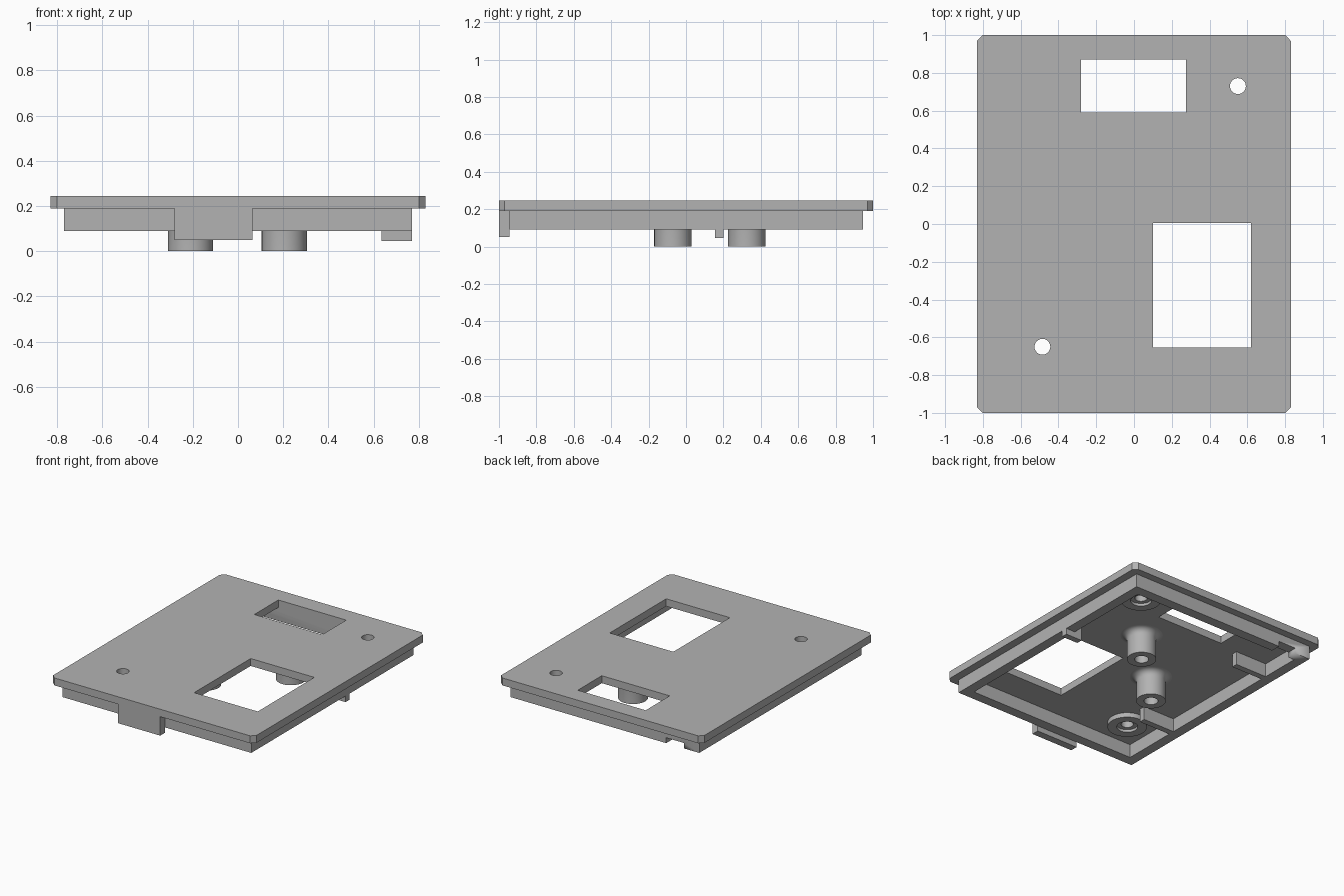
import bpy, bmesh, math

if "Cube" in bpy.data.objects:
    bpy.data.objects.remove(bpy.data.objects["Cube"])

grey = bpy.data.materials.new("light grey")
grey.diffuse_color = (0.45, 0.45, 0.45, 1)
grey.use_nodes = True
grey.node_tree.nodes["Principled BSDF"].inputs["Base Color"].default_value = grey.diffuse_color

FLOOR, TOP, RIM = 0.19, 0.245, 0.09      # plate underside, plate top, rim bottom


def finish(name, bm):
    """Weld, orient and shade a bmesh, then link it as an object."""
    bmesh.ops.remove_doubles(bm, verts=bm.verts, dist=1e-5)
    bmesh.ops.recalc_face_normals(bm, faces=bm.faces)
    me = bpy.data.meshes.new(name)
    bm.to_mesh(me)
    bm.free()
    me.materials.clear()
    me.materials.append(grey)
    ob = bpy.data.objects.new(name, me)
    bpy.context.collection.objects.link(ob)
    bpy.ops.object.select_all(action='DESELECT')
    ob.select_set(True)
    bpy.context.view_layer.objects.active = ob
    bpy.ops.object.shade_smooth_by_angle(angle=math.radians(30))
    return ob


def rect(x0, x1, y0, y1):
    return [(x0, y0), (x1, y0), (x1, y1), (x0, y1)]


def circle(cx, cy, r, n=32):
    return [(cx + r * math.cos(2 * math.pi * i / n),
             cy + r * math.sin(2 * math.pi * i / n)) for i in range(n)]


def prism(name, loops, z0, z1):
    """Extrude an outline; every further loop is a hole."""
    cu = bpy.data.curves.new(name + "_outline", 'CURVE')
    cu.dimensions = '2D'
    cu.fill_mode = 'BOTH'
    cu.extrude = (z1 - z0) / 2
    for loop in loops:
        sp = cu.splines.new('POLY')
        sp.points.add(len(loop) - 1)
        for p, (x, y) in zip(sp.points, loop):
            p.co = (x, y, 0, 1)
        sp.use_cyclic_u = True
    tmp = bpy.data.objects.new(name + "_outline", cu)
    bpy.context.collection.objects.link(tmp)
    me = bpy.data.meshes.new_from_object(tmp)
    bm = bmesh.new()
    bm.from_mesh(me)
    bmesh.ops.translate(bm, verts=bm.verts, vec=(0, 0, (z0 + z1) / 2))
    bpy.data.objects.remove(tmp)
    bpy.data.meshes.remove(me)
    bpy.data.curves.remove(cu)
    return finish(name, bm)


def box(name, x0, x1, y0, y1, z0, z1):
    bm = bmesh.new()
    bmesh.ops.create_cube(bm, size=1)
    for v in bm.verts:
        v.co = ((x0 + x1) / 2 + v.co.x * (x1 - x0),
                (y0 + y1) / 2 + v.co.y * (y1 - y0),
                (z0 + z1) / 2 + v.co.z * (z1 - z0))
    return finish(name, bm)


def lathe(name, cx, cy, profile, n=40):
    """Turn an (r, z) profile around a vertical axis."""
    bm = bmesh.new()
    vs = [bm.verts.new((cx + r, cy, z)) for r, z in profile]
    es = [bm.edges.new(p) for p in zip(vs, vs[1:])]
    bmesh.ops.spin(bm, geom=vs + es, cent=(cx, cy, 0), axis=(0, 0, 1),
                   angle=2 * math.pi, steps=n, use_merge=True)
    return finish(name, bm)


# Cover plate with cut corners, two windows and two screw holes
W, L, C = 0.83, 1.0, 0.03
outline = [(-W + C, -L), (W - C, -L), (W, -L + C), (W, L - C),
           (W - C, L), (-W + C, L), (-W, L - C), (-W, -L + C)]
screws = [(0.55, 0.73), (-0.485, -0.65)]
prism("cover_plate",
      [outline, rect(-0.28, 0.275, 0.59, 0.87), rect(0.1, 0.62, -0.655, 0.005)]
      + [circle(x, y, 0.042) for x, y in screws], FLOOR, TOP)

# Rim under the plate, with a cable notch in the back wall
rx, ry, t = 0.77, 0.945, 0.075
rim = prism("rim", [rect(-rx, rx, -ry, ry),
                    rect(-rx + t, rx - t, -ry + t, ry - t)], RIM, FLOOR)
cutter = box("notch_cutter", -0.645, -0.5, ry - 0.15, ry + 0.05, 0.0, RIM + 0.04)
cutter.hide_render = True
cutter.hide_viewport = False
cutter.display_type = 'WIRE'
mod = rim.modifiers.new("notch", 'BOOLEAN')
mod.operation = 'DIFFERENCE'
mod.solver = 'EXACT'
mod.object = cutter
bpy.context.view_layer.objects.active = rim
bpy.ops.object.modifier_apply(modifier=mod.name)
bpy.data.objects.remove(cutter)

# Front tab, side clip and two locating ribs
box("front_tab", -0.28, 0.065, -1.0, -0.945, 0.05, FLOOR)
box("side_clip", 0.635, rx, 0.155, 0.2, 0.045, FLOOR)
for i, y in enumerate((0.57, -0.41)):
    box(f"side_rib_{i + 1}", -rx + t, -0.435, y - 0.045, y, RIM, FLOOR)

# Hollow posts with a flared foot
f = 0.045
flare = [(0.1 + f * (1 - math.cos(a)), FLOOR - f + f * math.sin(a))
         for a in (math.pi / 2 * i / 6 for i in range(7))]
post = [(0, 0.15), (0.048, 0.15), (0.048, 0), (0.1, 0)] + flare
for i, (x, y) in enumerate([(0.205, 0.325), (-0.21, -0.07)]):
    lathe(f"post_{i + 1}", x, y, post)

# Low counterbored bosses around the screw holes
boss = [(0.042, FLOOR), (0.042, 0.175), (0.072, 0.175),
        (0.072, 0.155), (0.135, 0.155), (0.135, FLOOR)]
for i, (x, y) in enumerate(screws):
    lathe(f"screw_boss_{i + 1}", x, y, boss)
